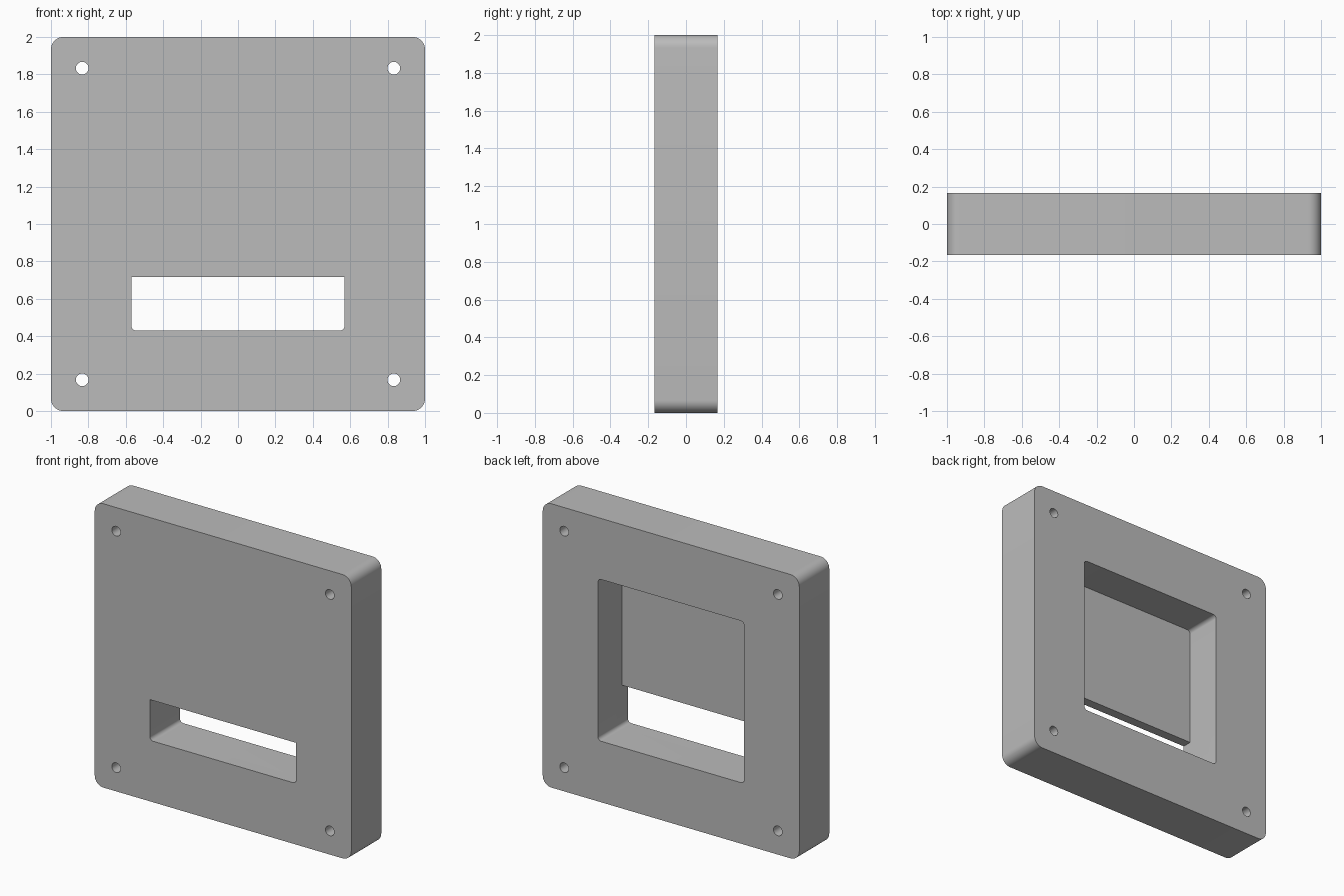
import bpy, bmesh, math

if "Cube" in bpy.data.objects:
    bpy.data.objects.remove(bpy.data.objects["Cube"])

# Single plain grey
GREY = (0.5, 0.5, 0.5, 1)
mat = bpy.data.materials.new("grey")
mat.use_nodes = True
mat.diffuse_color = GREY
mat.node_tree.nodes["Principled BSDF"].inputs["Base Color"].default_value = GREY

HALF = 0.167      # half the plate thickness
FLOOR = -0.1      # depth plane of the rear pocket floor
OPEN = 0.57       # half width of pocket and slot
SILL = 0.43       # bottom of pocket and slot


def rounded_outline(half_w, z0, z1, r_bottom, r_top, steps=10):
    """Outline in the xz plane, each end with its own corner radius."""
    points = []
    for sx, top, start in ((1, 0, 270), (1, 1, 0), (-1, 1, 90), (-1, 0, 180)):
        r = r_top if top else r_bottom
        cx = sx * (half_w - r)
        cz = z1 - r if top else z0 + r
        for i in range(steps + 1 if r else 1):
            a = math.radians(start + 90 * i / steps)
            points.append((cx + r * math.cos(a), cz + r * math.sin(a)))
    return points


def circle_outline(cx, cz, r, sides=32):
    angles = [2 * math.pi * i / sides for i in range(sides)]
    return [(cx + r * math.cos(a), cz + r * math.sin(a)) for a in angles]


def prism(name, outline, y0, y1):
    bm = bmesh.new()
    face = bm.faces.new([bm.verts.new((x, y0, z)) for x, z in outline])
    extruded = bmesh.ops.extrude_face_region(bm, geom=[face], use_keep_orig=True)
    moved = [v for v in extruded["geom"] if isinstance(v, bmesh.types.BMVert)]
    bmesh.ops.translate(bm, verts=moved, vec=(0, y1 - y0, 0))
    bmesh.ops.recalc_face_normals(bm, faces=bm.faces)
    mesh = bpy.data.meshes.new(name)
    bm.to_mesh(mesh)
    bm.free()
    mesh.materials.append(mat)
    obj = bpy.data.objects.new(name, mesh)
    bpy.context.collection.objects.link(obj)
    return obj


def cut(target, cutter):
    cutter.hide_render = True
    mod = target.modifiers.new(cutter.name, "BOOLEAN")
    mod.operation = "DIFFERENCE"
    mod.solver = "EXACT"
    mod.object = cutter
    bpy.context.view_layer.objects.active = target
    bpy.ops.object.modifier_apply(modifier=mod.name)
    bpy.data.objects.remove(cutter)


# Main plate with rounded corners
plate = prism("mounting_plate", rounded_outline(1, 0, 2, 0.067, 0.067), -HALF, HALF)

# Square pocket from the back, then the slot through its floor
cut(plate, prism("rear_pocket", rounded_outline(OPEN, SILL, 1.57, 0.027, 0.027), FLOOR, 0.3))
cut(plate, prism("front_slot", rounded_outline(OPEN, SILL, 0.717, 0.027, 0), -0.3, FLOOR + 0.05))

# Four corner screw holes
for x in (-0.833, 0.833):
    for z in (0.167, 1.833):
        cut(plate, prism("screw_hole", circle_outline(x, z, 0.034), -0.3, 0.3))

# Smooth the rounded corners and holes, keep the edges sharp
bpy.ops.object.select_all(action="DESELECT")
plate.select_set(True)
bpy.context.view_layer.objects.active = plate
bpy.ops.object.shade_smooth_by_angle(angle=math.radians(30))
